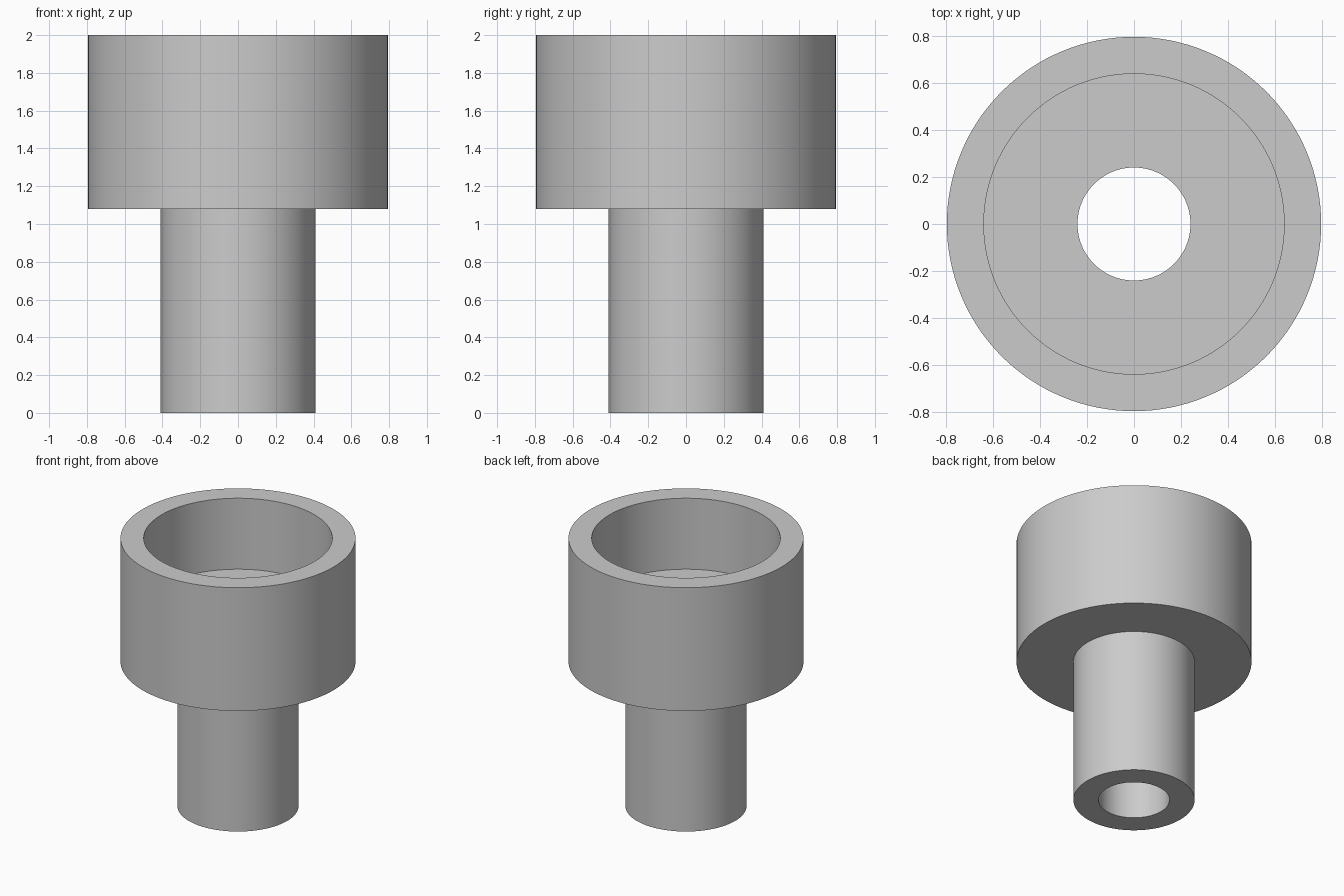
import bpy, bmesh, math

if "Cube" in bpy.data.objects:
    bpy.data.objects.remove(bpy.data.objects["Cube"])

SEGMENTS = 128

grey = bpy.data.materials.new("plain grey")
grey.diffuse_color = (0.6, 0.6, 0.6, 1)
grey.use_nodes = True
grey.node_tree.nodes["Principled BSDF"].inputs["Base Color"].default_value = grey.diffuse_color


def lathe(name, profile, material):
    """Revolve a closed (radius, height) profile around the z axis."""
    bm = bmesh.new()
    rings = []
    for i in range(SEGMENTS):
        a = 2 * math.pi * i / SEGMENTS
        rings.append([bm.verts.new((r * math.cos(a), r * math.sin(a), z))
                      for r, z in profile])
    n = len(profile)
    for i in range(SEGMENTS):
        here, after = rings[i], rings[(i + 1) % SEGMENTS]
        for j in range(n):
            k = (j + 1) % n
            bm.faces.new((here[j], after[j], after[k], here[k]))
    bmesh.ops.recalc_face_normals(bm, faces=bm.faces)
    mesh = bpy.data.meshes.new(name)
    bm.to_mesh(mesh)
    bm.free()
    mesh.materials.append(material)
    obj = bpy.data.objects.new(name, mesh)
    bpy.context.collection.objects.link(obj)
    bpy.context.view_layer.objects.active = obj
    obj.select_set(True)
    bpy.ops.object.shade_smooth_by_angle(angle=math.radians(30))
    obj.select_set(False)
    return obj


# Stepped sleeve: narrow tube below, wide cup above, bore right through
lathe("stepped_sleeve", [
    (0.24, 0.0), (0.41, 0.0),      # tube foot
    (0.41, 1.08), (0.795, 1.08),   # shoulder under the cup
    (0.795, 2.0), (0.638, 2.0),    # cup rim
    (0.638, 1.47), (0.24, 1.47),   # cup floor, then down the bore
], grey)
